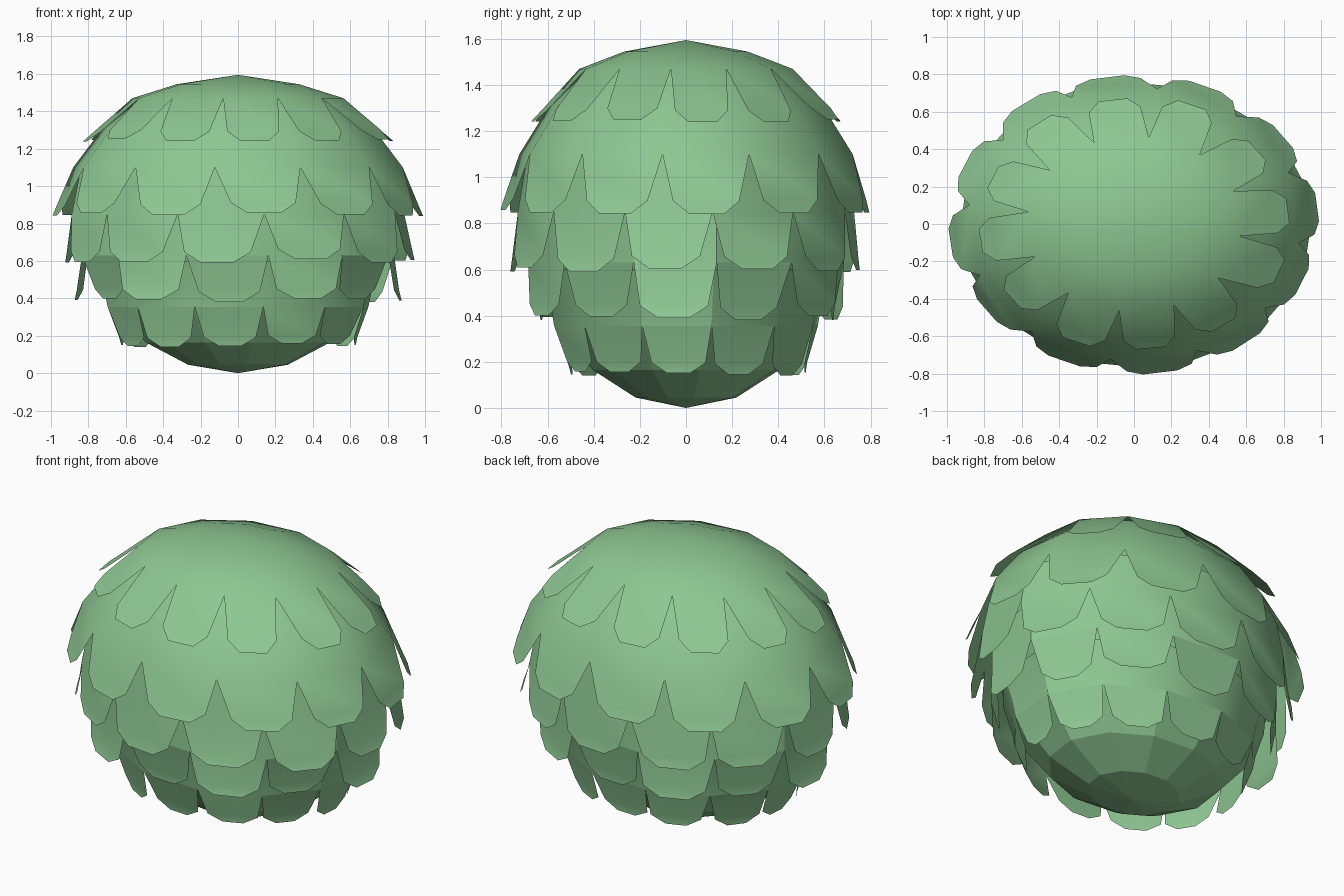
import bpy, bmesh, math, random

if "Cube" in bpy.data.objects:
    bpy.data.objects.remove(bpy.data.objects["Cube"])

random.seed(4)
YS = 0.82          # the crown is narrower front to back
N = 12             # leaves per layer

green = bpy.data.materials.new("leaf_green")
green.diffuse_color = (0.27, 0.57, 0.29, 1)
green.use_nodes = True
green.node_tree.nodes["Principled BSDF"].inputs["Base Color"].default_value = green.diffuse_color


def finish(bm, name, flat_below=-1):
    if flat_below > 0:
        bmesh.ops.recalc_face_normals(bm, faces=bm.faces)
    me = bpy.data.meshes.new(name)
    bm.to_mesh(me)
    bm.free()
    ob = bpy.data.objects.new(name, me)
    bpy.context.collection.objects.link(ob)
    me.materials.append(green)
    bpy.ops.object.select_all(action='DESELECT')
    ob.select_set(True)
    bpy.context.view_layer.objects.active = ob
    bpy.ops.object.shade_smooth_by_angle(angle=math.radians(32))
    for p in me.polygons:
        if p.center.z < flat_below:
            p.use_smooth = False
    return ob


def point(bm, r, deg, z):
    a = math.radians(deg)
    return bm.verts.new((r * math.cos(a), r * YS * math.sin(a), z))


def lathe(bm, profile, phase, sides):
    # revolved rings joined by quads; returns the rings
    rings = [[point(bm, r, phase + i * 360 / sides, z) for i in range(sides)]
             for r, z in profile]
    for a, b in zip(rings, rings[1:]):
        for i in range(sides):
            j = (i + 1) % sides
            bm.faces.new((a[i], b[i], b[j], a[j]))
    return rings


def cap(bm, ring, z):
    tip = bm.verts.new((0, 0, z))
    for i in range(len(ring)):
        bm.faces.new((tip, ring[i], ring[(i + 1) % len(ring)]))


def leaf_layer(name, upper, notch, tip, phase, top=None, jitter=0.015, lean=0.0,
               wide=0.7, creased=()):
    # skirt of scalloped leaves: upper rings, then one flat leaf between each pair of notches
    bm = bmesh.new()
    rings = lathe(bm, upper + [notch], phase, N)
    if top is not None:
        cap(bm, rings[0], top)
    edge = rings[-1]
    step = 360 / N
    (r0, z0), (r1, z1) = notch, tip
    for i in range(N):
        mid = phase + (i + 0.5) * step + random.uniform(-1.5, 1.5)
        dr = random.uniform(-jitter, jitter) + (lean if i % 2 else -lean)
        dz = random.uniform(-0.01, 0.01)
        rows = []
        for t, w in ((0.78, wide), (1.0, 0.36)):
            r = r0 + (r1 + dr - r0) * t
            z = z0 + (z1 + dz - z0) * t
            rows.append([point(bm, r, mid + k * w * step / 2, z) for k in (-1, 1)])
        a, b = edge[i], edge[(i + 1) % N]
        if i in creased:                       # leaf with its own hard upper edge
            a, b = bm.verts.new(a.co), bm.verts.new(b.co)
        p, q = rows
        bm.faces.new((a, p[0], p[1], b))
        bm.faces.new((p[0], q[0], q[1], p[1]))
    return finish(bm, name)


# Rounded inner body, faceted underneath
bm = bmesh.new()
body = [(0.27, 0.045), (0.50, 0.165), (0.66, 0.345), (0.73, 0.5), (0.78, 0.66),
        (0.84, 0.85), (0.81, 1.08), (0.7, 1.28), (0.5, 1.44), (0.28, 1.52)]
rings = lathe(bm, body, -111, N)
cap(bm, rings[0], 0.0)
cap(bm, rings[-1], 1.56)
finish(bm, "crown_core", 0.36)

# Overlapping leaf skirts, top to bottom; each one starts under the layer above
leaf_layer("leaf_layer_top", [(0.33, 1.545)], (0.57, 1.47), (0.83, 1.245), -98, top=1.595)
leaf_layer("leaf_layer_upper", [(0.53, 1.465), (0.73, 1.31)], (0.89, 1.1), (0.98, 0.85), -98)
leaf_layer("leaf_layer_middle", [(0.85, 1.1)], (0.90, 0.85), (0.93, 0.6), -111, wide=0.75)
leaf_layer("leaf_layer_lower", [(0.85, 0.86)], (0.85, 0.63), (0.82, 0.39), -109,
           lean=0.04, wide=0.8, creased=range(0, N, 2))
leaf_layer("leaf_layer_bottom", [(0.78, 0.60), (0.73, 0.45)], (0.71, 0.355), (0.62, 0.15), -109,
           wide=0.85, creased=[i for i in range(N) if i not in (1, 9)])
